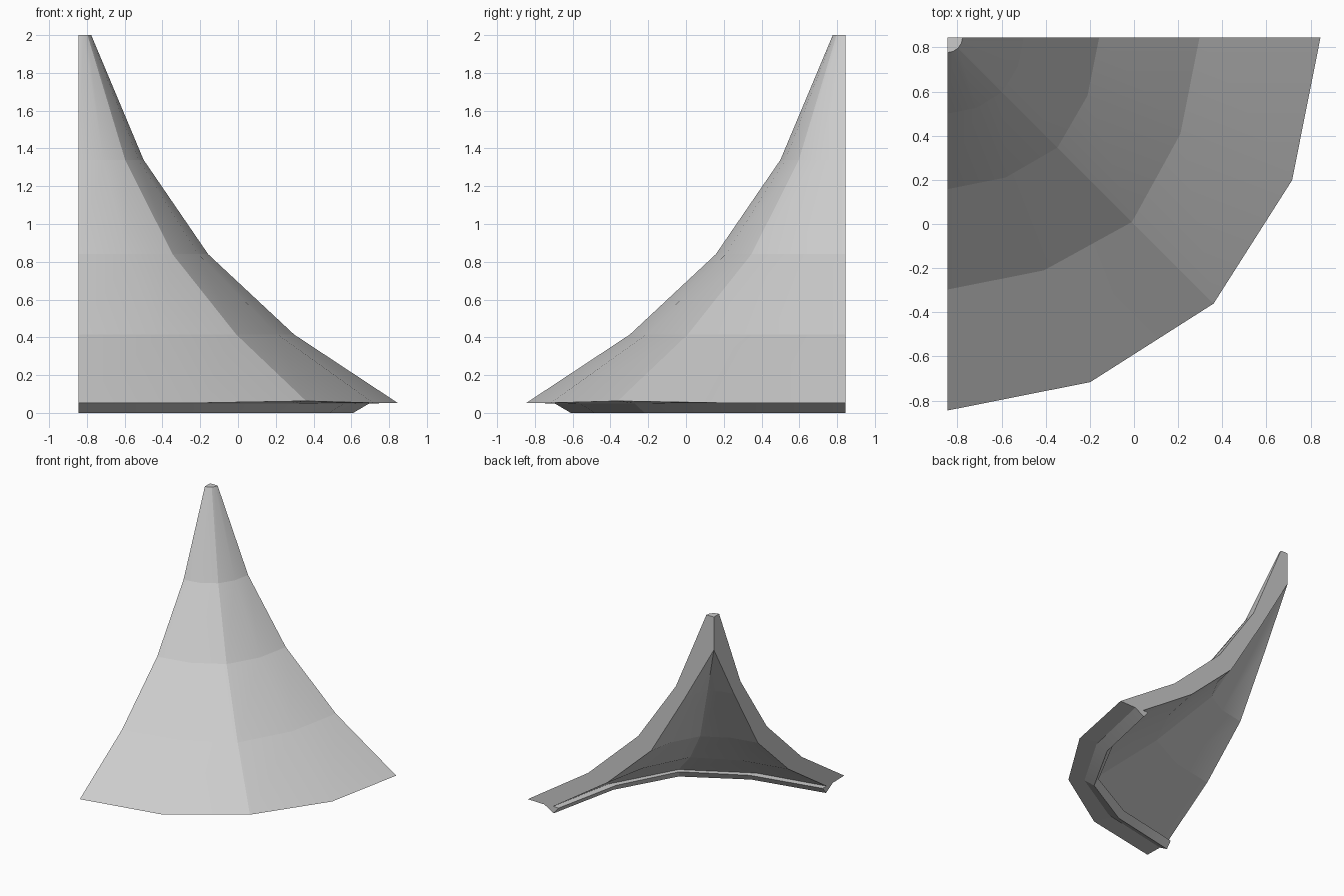
import bpy, bmesh, math
from mathutils import Vector

cube = bpy.data.objects.get("Cube")
if cube:
    bpy.data.objects.remove(cube, do_unlink=True)

HALF = 0.845      # half width of the square footprint

grey = bpy.data.materials.new("light_grey")
grey.use_nodes = True
colour = (0.6, 0.6, 0.6, 1)
grey.diffuse_color = colour
grey.node_tree.nodes["Principled BSDF"].inputs["Base Color"].default_value = colour


def quarter_turn(name, section, corner=22.5):
    """Sweep a closed section through a quarter turn with four flat sides.
    Section points are (radius, height, extra radius and lift on the diagonal)."""
    bm = bmesh.new()
    rings = []
    for angle in (0, corner, 45, 90 - corner, 90):
        a = -math.radians(angle)
        diagonal = angle == 45
        ring = []
        for r, z, bulge, lift in section:
            r += bulge * diagonal
            ring.append(bm.verts.new((r * math.cos(a) - HALF, r * math.sin(a) + HALF,
                                      z + lift * diagonal)))
        rings.append(ring)
    n = len(section)
    for a, b in zip(rings, rings[1:]):
        for j in range(n):
            k = (j + 1) % n
            if section[j][0] or section[k][0]:
                bm.faces.new((a[j], a[k], b[k], b[j]))
    # flat cut ends
    bm.faces.new(rings[0])
    bm.faces.new(reversed(rings[-1]))
    bmesh.ops.remove_doubles(bm, verts=bm.verts, dist=0.0005)
    bmesh.ops.recalc_face_normals(bm, faces=bm.faces)
    for f in bm.faces:
        f.smooth = True
    # keep horizontal rings, cut edges and the diagonal ridge crisp
    for e in bm.edges:
        p, q = (v.co + Vector((HALF, -HALF, 0)) for v in e.verts)
        ridge = abs(p.x + p.y) < 0.001 and abs(q.x + q.y) < 0.001
        level = abs(p.z - q.z) < 0.02
        if ridge or level or e.calc_face_angle(0) > math.radians(30):
            e.smooth = False
    mesh = bpy.data.meshes.new(name)
    bm.to_mesh(mesh)
    bm.free()
    mesh.materials.append(grey)
    obj = bpy.data.objects.new(name, mesh)
    bpy.context.collection.objects.link(obj)


# Flared roof shell: outer curve down, then inner curve back up
quarter_turn("roof_shell", [
    (0, 2, 0, 0), (0.068, 2, 0, 0), (0.345, 1.34, 0.005, 0), (0.687, 0.84, 0.018, 0),
    (1.142, 0.415, 0.04, 0), (1.69, 0.053, 0.015, 0.01),
    (1.54, 0.05, 0.04, 0), (1.46, 0.055, 0.05, 0), (0.97, 0.38, 0.05, 0),
    (0.57, 0.75, 0.02, 0), (0.26, 1.27, 0.01, 0), (0, 1.73, 0, 0)])

# Bevelled trim under the eave
quarter_turn("eave_trim", [
    (1.54, 0.05, 0.04, 0), (1.455, 0, 0.05, 0), (1.41, 0.055, 0.06, 0),
    (1.46, 0.055, 0.05, 0)], corner=24)
